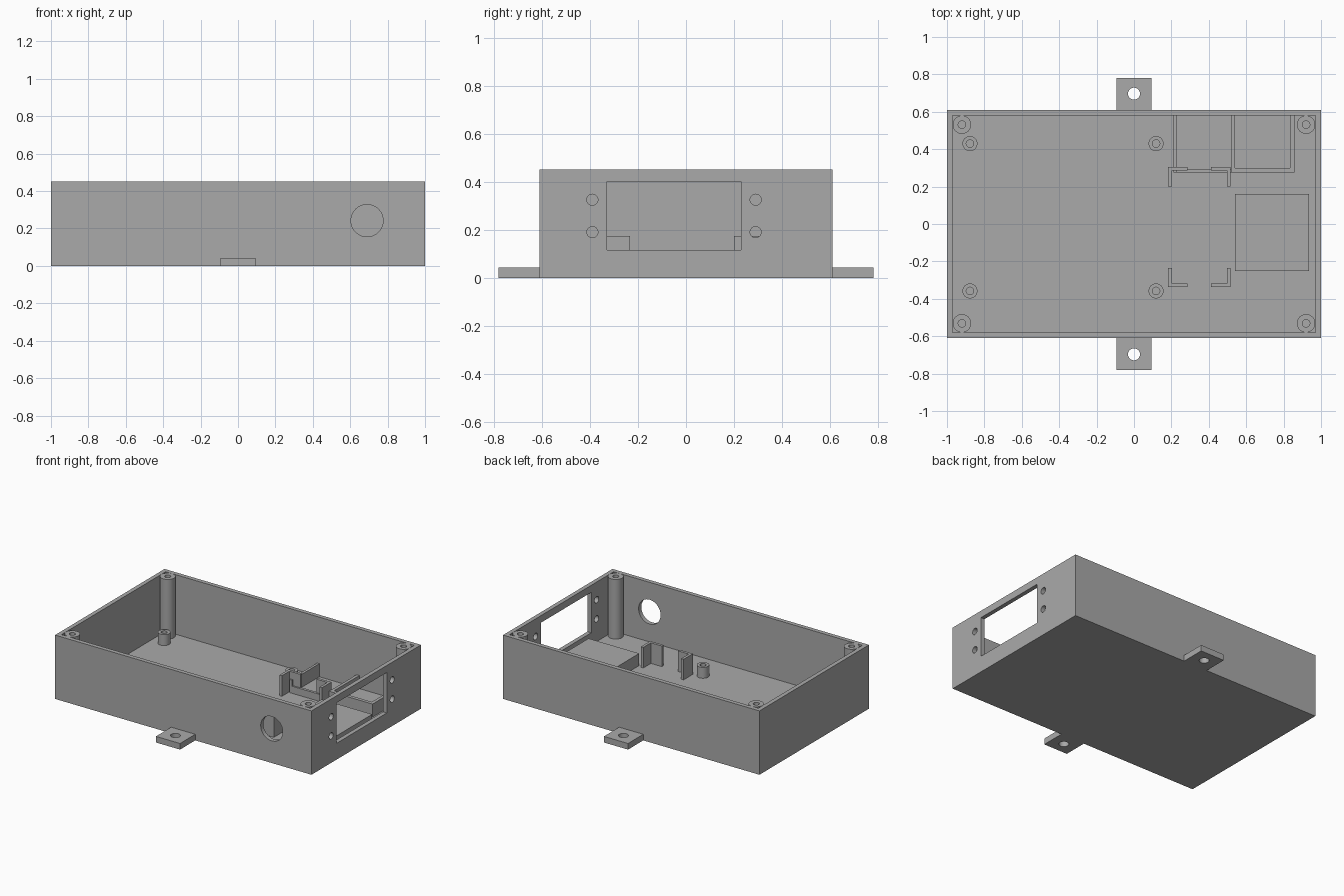
import bpy
from math import pi

cube = bpy.data.objects.get("Cube")
if cube:
    bpy.data.objects.remove(cube, do_unlink=True)

grey = bpy.data.materials.new("matte grey plastic")
grey.use_nodes = True
colour = (0.4, 0.4, 0.4, 1)
grey.diffuse_color = colour
grey.node_tree.nodes["Principled BSDF"].inputs["Base Color"].default_value = colour


def box(name, x, y, z):
    """Block spanning the given (low, high) pairs."""
    spans = (x, y, z)
    bpy.ops.mesh.primitive_cube_add(size=1, location=[sum(s) / 2 for s in spans])
    ob = bpy.context.object
    ob.name = name
    ob.scale = [s[1] - s[0] for s in spans]
    bpy.ops.object.transform_apply(location=False, rotation=False, scale=True)
    ob.data.materials.append(grey)
    return ob


def cylinder(name, centre, radius, depth, axis="z"):
    turn = {"x": (0, pi / 2, 0), "y": (pi / 2, 0, 0), "z": (0, 0, 0)}[axis]
    bpy.ops.mesh.primitive_cylinder_add(vertices=48, radius=radius, depth=depth,
                                        location=centre, rotation=turn)
    ob = bpy.context.object
    ob.name = name
    ob.data.materials.append(grey)
    return ob


def cut(target, cutter):
    mod = target.modifiers.new("cut", "BOOLEAN")
    mod.operation = "DIFFERENCE"
    mod.solver = "EXACT"
    mod.object = cutter
    bpy.context.view_layer.objects.active = target
    bpy.ops.object.modifier_apply(modifier=mod.name)
    bpy.data.objects.remove(cutter, do_unlink=True)


def smooth(ob):
    bpy.ops.object.select_all(action="DESELECT")
    ob.select_set(True)
    bpy.context.view_layer.objects.active = ob
    bpy.ops.object.shade_smooth_by_angle()


WIDTH, DEPTH, HEIGHT, WALL = 1.0, 0.61, 0.45, 0.03
FLOOR = 0.03
IN_X, IN_Y = WIDTH - WALL, DEPTH - WALL

# Open tray with window, screw holes and round cable port
case = box("case", (-WIDTH, WIDTH), (-DEPTH, DEPTH), (0, HEIGHT))
cut(case, box("cavity", (-IN_X, IN_X), (-IN_Y, IN_Y), (FLOOR, 1)))
cut(case, box("window", (0.9, 1.1), (-0.33, 0.23), (0.115, 0.4)))
for y in (-0.39, 0.29):
    for z in (0.19, 0.325):
        cut(case, cylinder("screw_hole", (WIDTH, y, z), 0.023, 0.2, "x"))
cut(case, cylinder("port", (0.69, -DEPTH, 0.242), 0.086, 0.2, "y"))
smooth(case)

# Mounting tabs on front and back
for side, label in ((-1, "front"), (1, "back")):
    tab = box(label + "_mounting_tab", (-0.094, 0.094),
              sorted((side * DEPTH, side * 0.78)), (0, 0.043))
    cut(tab, cylinder("tab_hole", (0, side * 0.697, 0), 0.032, 0.2))
    smooth(tab)


def post(name, x, y, radius, top):
    ob = cylinder(name, (x, y, (FLOOR + top) / 2), radius, top - FLOOR)
    cut(ob, cylinder("bore", (x, y, top), 0.02, (top - FLOOR) * 1.8))
    smooth(ob)


# Tall lid posts in the corners
for x in (-0.92, 0.92):
    for y in (-0.531, 0.531):
        post("corner_post", x, y, 0.049, HEIGHT)

# Short circuit board standoffs
for x in (-0.877, 0.118):
    for y in (-0.358, 0.43):
        post("standoff", x, y, 0.04, 0.107)

# Four corner brackets, each made of two arms
ARM, THICK, TOP = 0.104, 0.019, 0.175
for x, sx in ((0.183, 1), (0.516, -1)):
    for y, sy in ((-0.338, 1), (0.304, -1)):
        box("bracket_arm", sorted((x, x + sx * ARM)),
            sorted((y, y + sy * THICK)), (FLOOR, TOP))
        box("bracket_leg", sorted((x, x + sx * THICK)),
            sorted((y, y + sy * ARM)), (FLOOR, TOP))

# Raised component platform
box("platform", (0.54, 0.935), (-0.25, 0.16), (FLOOR, 0.115))

# Divider walls against the back
RIB = 0.122
for x in ((0.21, 0.228), (0.518, 0.54), (0.834, 0.857)):
    box("divider_wall", x, (0.275, IN_Y), (FLOOR, RIB))
box("front_divider", (0.518, 0.857), (0.275, 0.3), (FLOOR, RIB))
box("low_divider", (0.21, 0.518), (0.275, 0.294), (FLOOR, 0.08))
